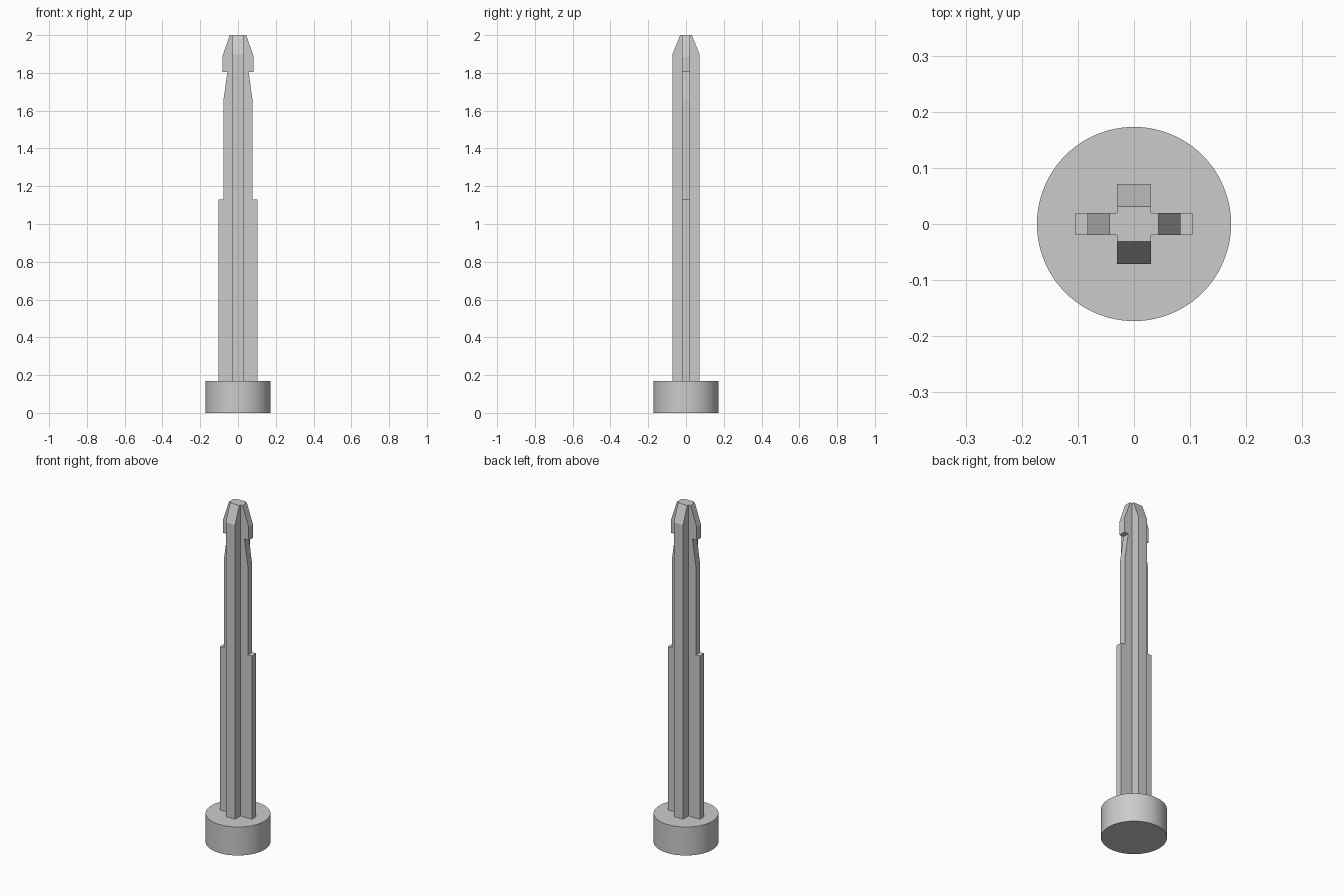
import bpy, bmesh, math

cube = bpy.data.objects.get("Cube")
if cube:
    bpy.data.objects.remove(cube, do_unlink=True)

GREY = (0.6, 0.6, 0.6, 1.0)
grey = bpy.data.materials.new("plain grey")
grey.use_nodes = True
grey.diffuse_color = GREY
grey.node_tree.nodes["Principled BSDF"].inputs["Base Color"].default_value = GREY

BASE_R, BASE_H, TOP = 0.173, 0.168, 2.0
SPINE_X, FIN_Y = 0.03, 0.02  # half thicknesses of the crossed ribs


def prism(name, profile, half, place):
    """Extrude a (width, height) profile to +-half; place maps (w, depth, h) to xyz."""
    bm = bmesh.new()
    face = bm.faces.new([bm.verts.new(place(w, -half, h)) for w, h in profile])
    shift = [b - a for a, b in zip(place(0, -half, 0), place(0, half, 0))]
    new = bmesh.ops.extrude_face_region(bm, geom=[face], use_keep_orig=True)["geom"]
    bmesh.ops.translate(bm, vec=shift, verts=[v for v in new if isinstance(v, bmesh.types.BMVert)])
    bmesh.ops.recalc_face_normals(bm, faces=bm.faces)
    mesh = bpy.data.meshes.new(name)
    bm.to_mesh(mesh)
    bm.free()
    mesh.materials.append(grey)
    obj = bpy.data.objects.new(name, mesh)
    bpy.context.collection.objects.link(obj)
    return obj


# Round base
bpy.ops.mesh.primitive_cylinder_add(vertices=96, radius=BASE_R, depth=BASE_H,
                                    location=(0, 0, BASE_H / 2))
base = bpy.context.object
base.name = "round_base"
base.data.materials.append(grey)
bpy.ops.object.shade_smooth_by_angle(angle=math.radians(30))

# Front-to-back rib with a tapered tip
edge = [(0.071, BASE_H), (0.071, 1.9), (0.031, TOP)]
prism("centre_rib", edge + [(-w, h) for w, h in reversed(edge)], SPINE_X,
      lambda w, d, h: (d, w, h))

# Side fins: wide lower step, necked shaft, barbed tip
fin = [(SPINE_X, BASE_H), (0.104, BASE_H), (0.104, 1.13), (0.078, 1.13),
       (0.078, 1.65), (0.056, 1.805), (0.083, 1.805), (0.083, 1.885),
       (0.044, TOP), (SPINE_X, TOP)]
for side, name in ((1, "left_fin"), (-1, "right_fin")):
    prism(name, fin, FIN_Y, lambda w, d, h: (side * w, d, h))
